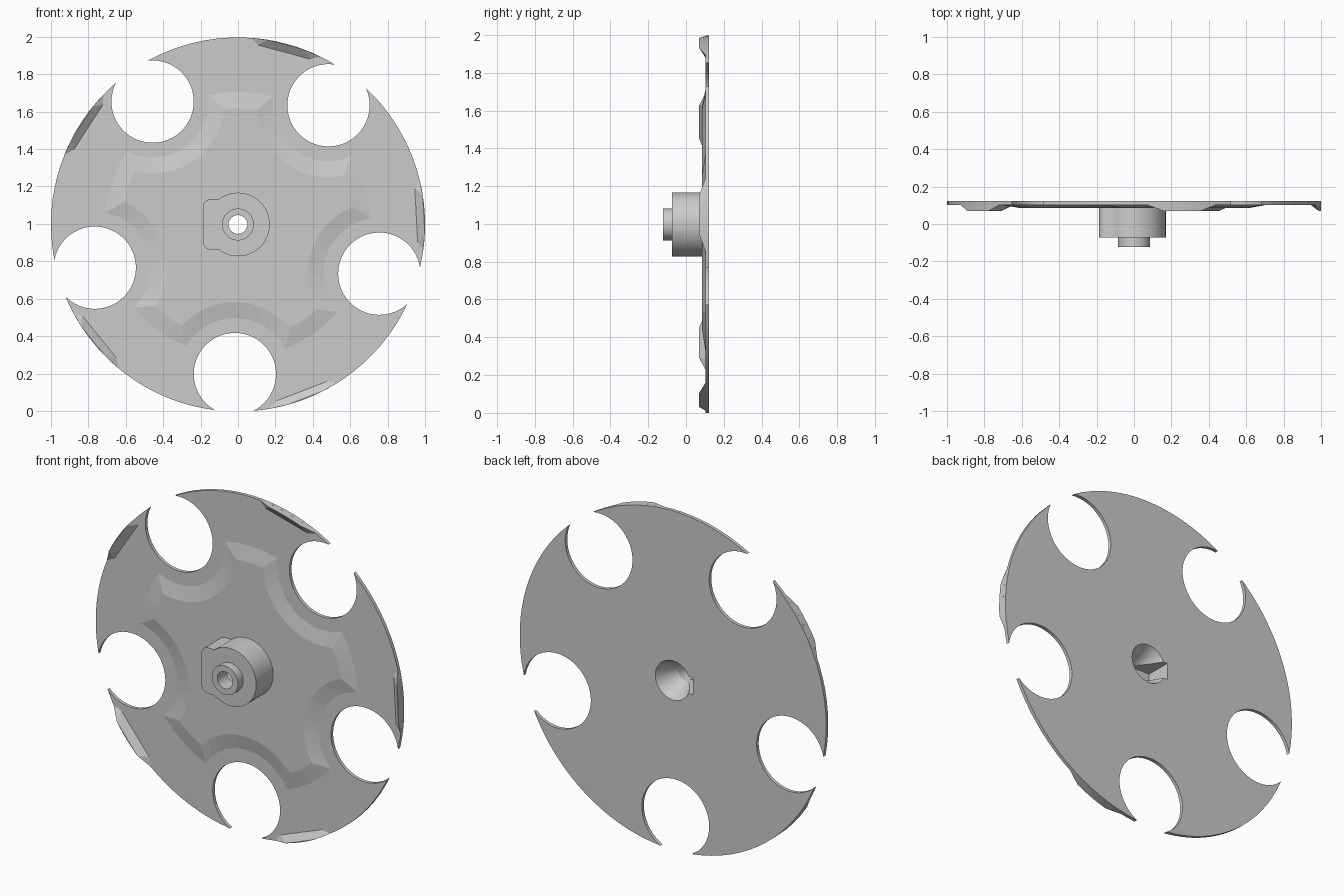
import bpy, bmesh, math
from math import cos, sin, acos, radians, pi

if "Cube" in bpy.data.objects:
    bpy.data.objects.remove(bpy.data.objects["Cube"])

CZ = 0.997                                   # height of the axle
HOLE_D, FIRST = 0.80, radians(52.8)          # notch pitch radius and first angle
STEP = 2 * pi / 5


def make(name, bm):
    bmesh.ops.recalc_face_normals(bm, faces=bm.faces)
    me = bpy.data.meshes.new(name)
    bm.to_mesh(me)
    bm.free()
    ob = bpy.data.objects.new(name, me)
    bpy.context.collection.objects.link(ob)
    return ob


def loft(name, rings):
    """rings: list of (y, [(x, z), ...]) with equal point counts"""
    bm = bmesh.new()
    loops = [[bm.verts.new((x, y, CZ + z)) for x, z in pts] for y, pts in rings]
    n = len(loops[0])
    for a, b in zip(loops, loops[1:]):
        for i in range(n):
            j = (i + 1) % n
            bm.faces.new((a[i], a[j], b[j], b[i]))
    bm.faces.new(loops[0])
    bm.faces.new(loops[-1][::-1])
    return make(name, bm)


def scalloped(R, r, n_out, n_in):
    """circle of radius R with five round bites of radius r"""
    d = HOLE_D
    a = acos((R * R + d * d - r * r) / (2 * R * d))
    b = acos((R * R - d * d - r * r) / (2 * d * r))
    pts = []
    for k in range(5):
        t = FIRST + k * STEP
        for i in range(n_in + 1):            # concave arc through the inner side
            u = t - b - (2 * pi - 2 * b) * i / n_in
            pts.append((d * cos(t) + r * cos(u), d * sin(t) + r * sin(u)))
        for i in range(1, n_out):            # outer arc to the next bite
            u = t + a + (STEP - 2 * a) * i / n_out
            pts.append((R * cos(u), R * sin(u)))
    return pts


def circle(r, n=48):
    return [(r * cos(2 * pi * i / n), r * sin(2 * pi * i / n)) for i in range(n)]


# notched disc
outline = scalloped(1.0, 0.22, 16, 48)
disc = loft("notched_disc", [(0.102, outline), (0.122, outline)])

# raised centre panel with sloped border
panel = loft("raised_panel", [(0.085, scalloped(0.62, 0.385, 4, 10)),
                              (0.103, scalloped(0.715, 0.295, 4, 10))])

# hub barrel with a squared lobe on the left
lobe_z = 0.135
start = math.asin(lobe_z / 0.17)
hub_pts = []
for i in range(41):
    u = -(pi - start) + (2 * pi - 2 * start) * i / 40
    hub_pts.append((0.17 * cos(u), 0.17 * sin(u)))
for s in (1, -1):
    corner = []
    for i in range(6):
        u = pi / 2 + pi / 2 * i / 5
        corner.append((-0.145 + 0.042 * cos(u), s * (0.093 + 0.042 * sin(u))))
    hub_pts += corner if s == 1 else corner[::-1]
hub = loft("hub", [(-0.073, hub_pts), (0.103, hub_pts)])

# small front collar
collar = loft("hub_collar", [(-0.122, circle(0.085)), (-0.06, circle(0.085))])

# bore with countersunk back, and a keyway
bore = loft("bore_cutter", [(-0.3, circle(0.05)), (0.0, circle(0.05)),
                            (0.122, circle(0.115)), (0.2, circle(0.157))])
key = [(-0.13, -0.05), (0.0, -0.05), (0.0, 0.05), (-0.13, 0.05)]
keyway = loft("keyway_cutter", [(-0.03, key), (0.2, key)])
for ob in (disc, panel, hub, collar):
    for cutter in (bore, keyway):
        if ob is collar and cutter is keyway:
            continue
        m = ob.modifiers.new("cut", 'BOOLEAN')
        m.operation, m.solver, m.object = 'DIFFERENCE', 'EXACT', cutter
        bpy.context.view_layer.objects.active = ob
        bpy.ops.object.modifier_apply(modifier=m.name)
for cutter in (bore, keyway):
    bpy.data.objects.remove(cutter)

# ramped tabs on the rim
for k in range(5):
    mid = radians(3) + k * STEP
    bm = bmesh.new()
    spots = [(a, 1.0, 0.07) for a in (-6, -3, 0, 3, 6)]
    spots += [(a, 1.0, 0.102) for a in (-11, -8, -4, 0, 4, 8, 11)]
    spots += [(a, 0.965, 0.102) for a in (-8.6, 8.6)]
    for a, r, y in spots:
        u = mid + radians(a)
        bm.verts.new((r * cos(u), y, CZ + r * sin(u)))
    bmesh.ops.convex_hull(bm, input=bm.verts)
    make(f"rim_tab_{k + 1}", bm)

# smooth the curved walls, keep hard edges
for ob in (disc, hub, collar):
    bpy.ops.object.select_all(action='DESELECT')
    ob.select_set(True)
    bpy.context.view_layer.objects.active = ob
    bpy.ops.object.shade_smooth_by_angle(angle=radians(25))
